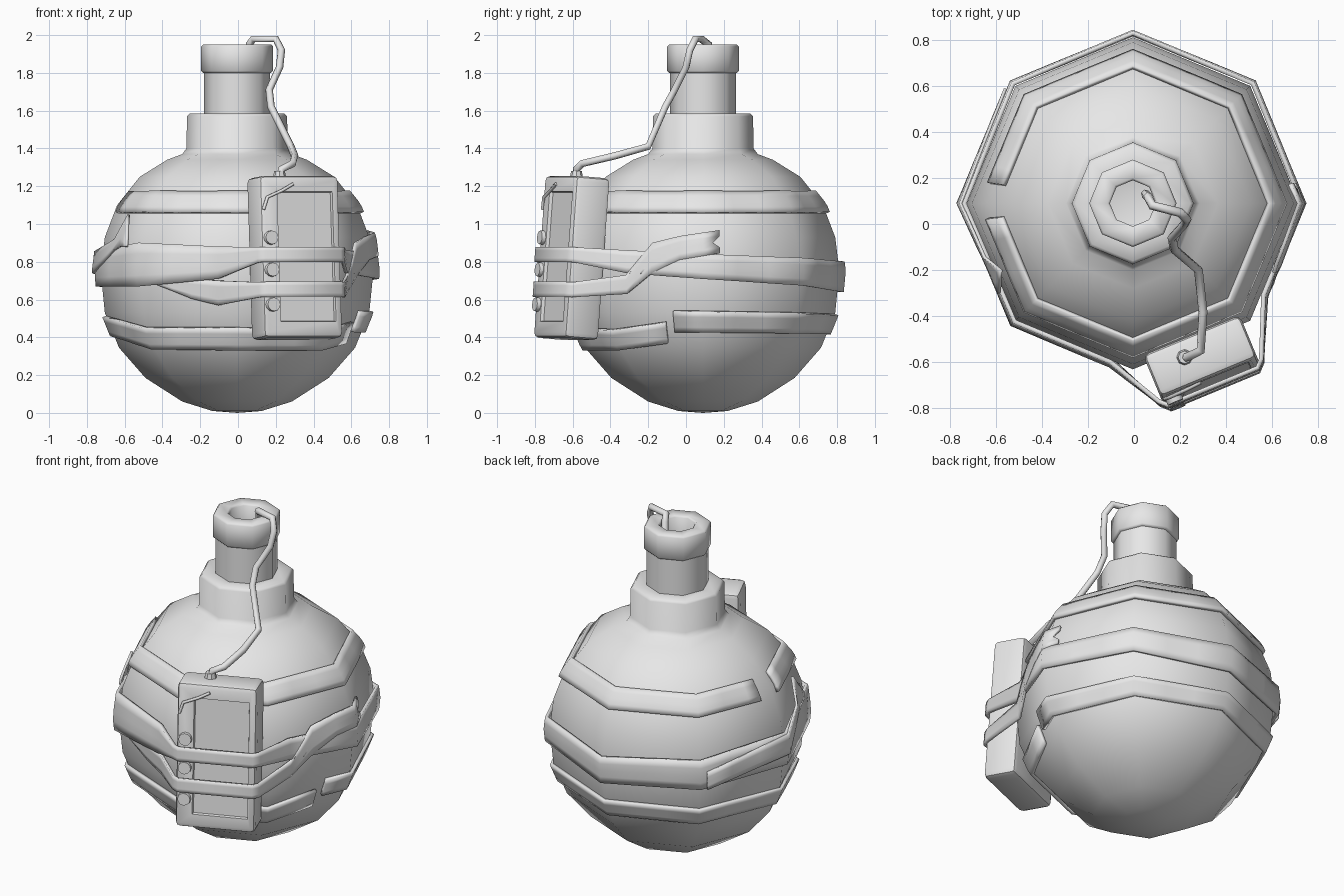
import bpy, bmesh
from math import radians, cos, sin, pi, ceil
from mathutils import Matrix, Vector

cube = bpy.data.objects.get("Cube")
if cube:
    bpy.data.objects.remove(cube, do_unlink=True)

GREY = (0.8, 0.8, 0.8, 1)
grey = bpy.data.materials.new("plain grey")
grey.use_nodes = True
grey.diffuse_color = GREY
grey.node_tree.nodes["Principled BSDF"].inputs["Base Color"].default_value = GREY

CENTRE = Vector((-0.005, 0.09, 0))
STEP = radians(22.5)


def finish(name, bm, smooth=40, matrix=None):
    """Turn a bmesh into a named object, smooth with sharp edges kept."""
    me = bpy.data.meshes.new(name)
    bm.to_mesh(me)
    bm.free()
    me.materials.append(grey)
    me.shade_smooth()
    me.set_sharp_from_angle(angle=radians(smooth))
    ob = bpy.data.objects.new(name, me)
    bpy.context.collection.objects.link(ob)
    if matrix:
        ob.matrix_world = matrix
    return ob


def lathe(name, profile):
    """Eight-sided turned solid around the flask axis."""
    bm = bmesh.new()
    verts = [bm.verts.new((r, 0, z)) for r, z in profile]
    edges = [bm.edges.new(pair) for pair in zip(verts, verts[1:])]
    bmesh.ops.spin(bm, geom=verts + edges, cent=(0, 0, 0), axis=(0, 0, 1),
                   angle=2 * pi, steps=8, use_duplicate=False)
    bmesh.ops.remove_doubles(bm, verts=bm.verts, dist=0.0005)
    bmesh.ops.recalc_face_normals(bm, faces=bm.faces)
    return finish(name, bm, 62, Matrix.Translation(CENTRE))


def tube(name, points, radius, matrix=None):
    """Round wire through straight segments."""
    cu = bpy.data.curves.new(name, 'CURVE')
    cu.dimensions = '3D'
    cu.bevel_depth = radius
    cu.bevel_resolution = 1
    cu.use_fill_caps = True
    sp = cu.splines.new('POLY')
    sp.points.add(len(points) - 1)
    for p, co in zip(sp.points, points):
        p.co = (*co, 1)
    cu.materials.append(grey)
    ob = bpy.data.objects.new(name, cu)
    bpy.context.collection.objects.link(ob)
    if matrix:
        ob.matrix_world = matrix
    return ob


# Round flask with collar and hollow neck
BELLY = [(0, 0), (.13, .01), (.29, .06), (.485, .185), (.625, .345), (.70, .53),
         (.722, .75), (.70, .93), (.635, 1.1), (.515, 1.25), (.37, 1.34), (.29, 1.37)]
lathe("flask", BELLY + [(.268, 1.4), (.265, 1.57), (.25, 1.585), (.175, 1.585),
                        (.175, 1.82), (.105, 1.82), (.105, 1.4), (0, 1.38)])
lathe("neck_rim", [(.1, 1.8), (.18, 1.8), (.19, 1.81), (.19, 1.94),
                   (.18, 1.95), (.11, 1.95), (.1, 1.94), (.1, 1.8)])


# Tape wrapped on the flask
def on_flask(angle, z, lift):
    for (r0, z0), (r1, z1) in zip(BELLY, BELLY[1:]):
        if z0 <= z <= z1:
            r = r0 + (r1 - r0) * (z - z0) / (z1 - z0)
            break
    a = radians(angle)
    r = (r + lift) * cos(STEP) / cos(a % (2 * STEP) - STEP)
    return CENTRE + Vector((r * cos(a), r * sin(a), z))


def column(angle, top, low, lift):
    return [on_flask(angle, low + (top - low) * i / 4, lift) for i in range(5)]


def wrap(keys, lift=0.012):
    """Columns of points for (angle, top, bottom) keys, bent at each flask corner."""
    cols = []
    for (a, t, b), (a2, t2, b2) in zip(keys, keys[1:]):
        stops = [a] + [s * 15 for s in range(ceil((a + .5) / 15), ceil((a2 - .5) / 15))]
        for s in stops:
            f = (s - a) / (a2 - a)
            cols.append(column(s, t + (t2 - t) * f, b + (b2 - b) * f, lift))
    cols.append(column(*keys[-1], lift))
    return cols


def ribbon(name, cols, closed=False, thick=0.02):
    bm = bmesh.new()
    grid = [[bm.verts.new(p) for p in col] for col in cols]
    pairs = list(zip(grid, grid[1:]))
    if closed:
        pairs.append((grid[-1], grid[0]))
    for c, d in pairs:
        for i in range(len(c) - 1):
            bm.faces.new((c[i], d[i], d[i + 1], c[i + 1]))
    ob = finish(name, bm, 50)
    mod = ob.modifiers.new("thickness", 'SOLIDIFY')
    mod.thickness = thick
    mod.offset = 0
    return ob


ribbon("upper_band", wrap([(186, 1.17, 1.06), (532, 1.17, 1.06)]))
ribbon("lower_band", wrap([(-373.5, .54, .43), (-270, .52, .42), (-180, .51, .41),
                           (-135, .45, .34), (-90, .45, .335), (-45, .44, .335),
                           (-18, .48, .37)]))

# Box strapped to the front, turned and leaning back
W, D, H = 0.455, 0.2, 0.86
BOX = (Matrix.Translation((.30, -.605, .82)) @ Matrix.Rotation(STEP, 4, 'Z')
       @ Matrix.Rotation(radians(-4.5), 4, 'X'))
bm = bmesh.new()
bmesh.ops.create_cube(bm, size=1, matrix=Matrix.Diagonal((W, D, H, 1)))
bmesh.ops.bevel(bm, geom=bm.edges[:], offset=.028, segments=2, profile=.5, affect='EDGES')
bm.normal_update()
panel = max(bm.faces, key=lambda f: -f.normal.y * f.calc_area())
bmesh.ops.inset_individual(bm, faces=[panel], thickness=.02)
for v in panel.verts:
    v.co.x = -.13 if v.co.x < 0 else .185
    v.co.z = -.345 if v.co.z < 0 else .345
bmesh.ops.inset_individual(bm, faces=[panel], thickness=.006, depth=-.018)
finish("box", bm, 35, BOX)

for i, z in enumerate((.1, -.07, -.255)):
    bm = bmesh.new()
    bmesh.ops.create_cone(bm, cap_ends=True, segments=12, radius1=.04, radius2=.036,
                          depth=.04, matrix=Matrix.Translation((-.175, -D / 2, z))
                          @ Matrix.Rotation(pi / 2, 4, 'X'))
    finish(f"button_{i + 1}", bm, 40, BOX)

tube("box_scrap_wire", [(-.04, -.104, .385), (-.105, -.106, .35), (-.19, -.106, .315),
                        (-.212, -.1, .25)], .009, BOX)


# Straps holding the box
def over_box(top, low, lift):
    """Columns across the box front, from its right side to its left."""
    x, y = W / 2 + lift, D / 2 + lift
    spots = [(-x, .03 - y), (.03 - x, -y), (x - .03, -y), (x, .03 - y)]
    return [[BOX @ Vector((px, py, low - .82 + (top - low) * i / 4)) for i in range(5)]
            for px, py in spots]


ribbon("main_strap", wrap([(325, .86, .74), (360, .84, .71), (450, .80, .64),
                           (540, .86, .67), (585, .90, .67), (622, .88, .71)], .024)
       + over_box(.87, .79, .014), closed=True)

tail = wrap([(325, .73, .63), (337, .90, .74), (350, .935, .81), (367, .965, .845)], .03)
tail[-1][2] = on_flask(364, .9, .03)
ribbon("second_strap", wrap([(230, .71, .69), (249, .71, .605), (262, .70, .57)])
       + over_box(.685, .605, .012) + tail, thick=.016)

ribbon("loose_strap_end", wrap([(138, .76, .65), (180, .855, .74), (200, .92, .86),
                                (207, 1.05, .88), (214, .92, .88)], .04), thick=.014)

# Wire from the neck down to the box
tube("wire", [(.05, .13, 1.6), (.06, .12, 1.95), (.08, .08, 1.98), (.2, .05, 1.98),
              (.23, .02, 1.92), (.22, 0, 1.83), (.165, -.06, 1.71), (.175, -.11, 1.62),
              (.28, -.2, 1.41), (.3, -.38, 1.36), (.29, -.55, 1.32), (.23, -.58, 1.29),
              (.22, -.58, 1.23)], .02)
bm = bmesh.new()
bmesh.ops.create_cone(bm, cap_ends=True, segments=8, radius1=.036, radius2=.028,
                      depth=.04, matrix=Matrix.Translation((.22, -.58, 1.26)))
finish("wire_grommet", bm)
